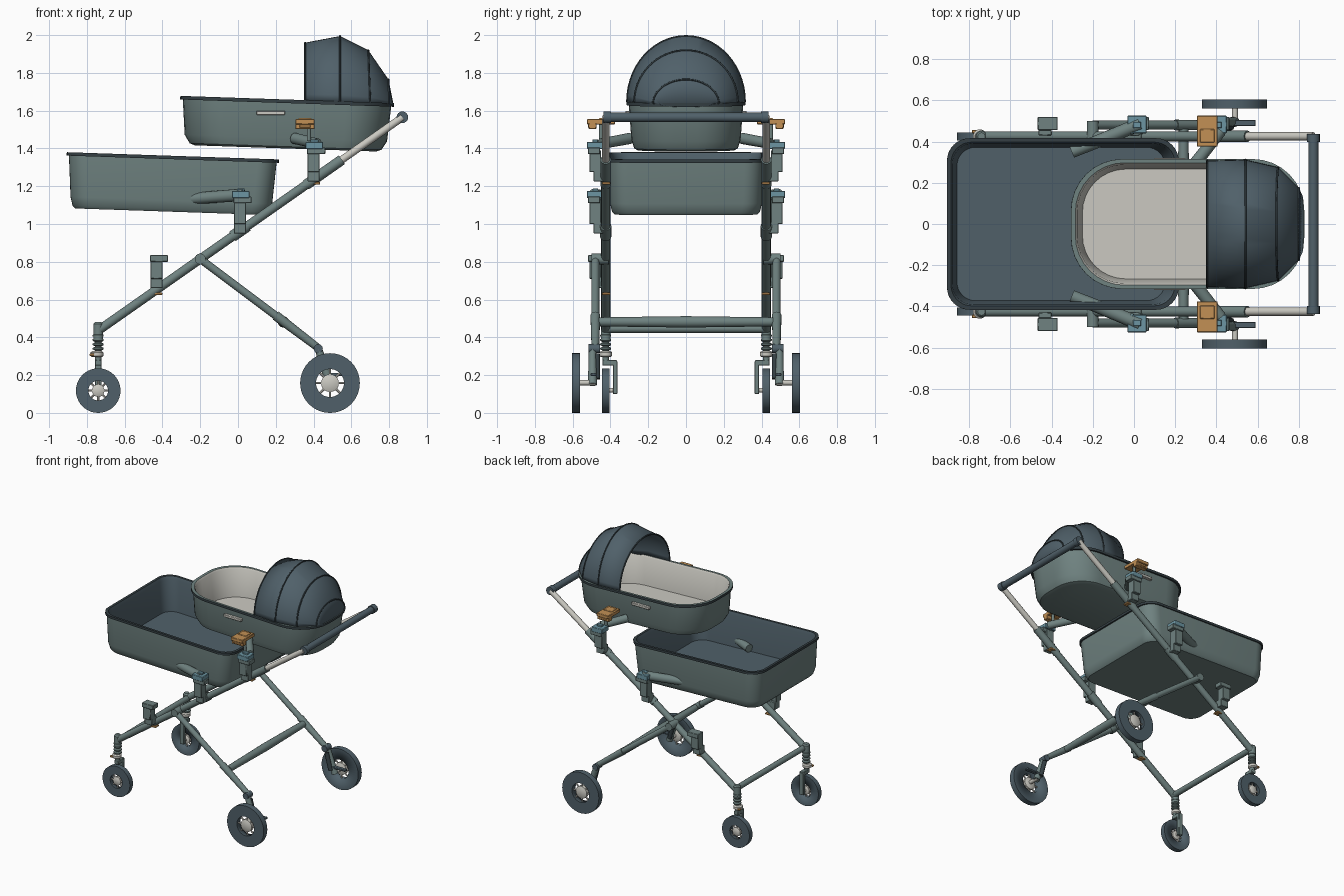
import bpy, bmesh
from math import pi, sin, cos
from mathutils import Matrix, Vector

cube = bpy.data.objects.get("Cube")
if cube:
    bpy.data.objects.remove(cube)


def material(name, r, g, b):
    m = bpy.data.materials.new(name)
    m.use_nodes = True
    m.diffuse_color = (r, g, b, 1)
    m.node_tree.nodes["Principled BSDF"].inputs["Base Color"].default_value = (r, g, b, 1)
    return m


GREEN = material("grey_green", .16, .225, .218)
DARK = material("slate_blue", .08, .118, .143)
TRIM = material("dark_trim", .035, .05, .057)
CREAM = material("cream", .6, .59, .54)
ORANGE = material("orange", .54, .28, .09)
BLUE = material("pale_blue", .15, .3, .36)


def finish(name, bm, mats, mirror=False, bevel=0):
    """Turn a bmesh into a smooth-by-angle object, optionally mirrored across y."""
    bmesh.ops.recalc_face_normals(bm, faces=bm.faces)
    me = bpy.data.meshes.new(name)
    bm.to_mesh(me)
    bm.free()
    for m in mats:
        me.materials.append(m)
    me.shade_smooth()
    me.set_sharp_from_angle(angle=0.6)
    ob = bpy.data.objects.new(name, me)
    bpy.context.collection.objects.link(ob)
    if bevel:
        mod = ob.modifiers.new("bevel", "BEVEL")
        mod.width = bevel
    if mirror:
        mod = ob.modifiers.new("mirror", "MIRROR")
        mod.use_axis = (False, True, False)
    return ob


def tube(name, a, b, mat, r, r2=None, mirror=True, sides=16):
    a, b = Vector(a), Vector(b)
    d = b - a
    mtx = Matrix.Translation((a + b) / 2) @ d.to_track_quat("Z", "Y").to_matrix().to_4x4()
    bm = bmesh.new()
    bmesh.ops.create_cone(bm, cap_ends=True, segments=sides, radius1=r,
                          radius2=r if r2 is None else r2, depth=d.length, matrix=mtx)
    return finish(name, bm, [mat], mirror)


def box(name, x, y, z, mat, bevel=.003):
    lo, hi = Vector((x[0], y[0], z[0])), Vector((x[1], y[1], z[1]))
    bm = bmesh.new()
    bmesh.ops.create_cube(bm, size=1, matrix=Matrix.Translation((lo + hi) / 2)
                          @ Matrix.Diagonal((*(hi - lo), 1)))
    return finish(name, bm, [mat], True, bevel)


def loft(name, rings, mats, band_mat=None, closed=True, caps=False, mirror=False, mtx=None):
    """Skin a row of equal-length rings; band_mat gives the material of each band."""
    bm = bmesh.new()
    rows = [[bm.verts.new(p) for p in ring] for ring in rings]
    n = len(rows[0])
    for i in range(len(rows) - 1):
        for j in range(n if closed else n - 1):
            k = (j + 1) % n
            f = bm.faces.new((rows[i][j], rows[i][k], rows[i + 1][k], rows[i + 1][j]))
            f.material_index = band_mat[i] if band_mat else 0
    if caps:
        bm.faces.new(rows[0])
        bm.faces.new(rows[-1]).material_index = band_mat[-1] if band_mat else 0
    if mtx:
        bm.transform(mtx)
    return finish(name, bm, mats, mirror)


def lathe(name, profile, centre, mat, axis="Z", loop=False, sides=40):
    """Revolve (radius, height) points about a local axis, mirrored across y."""
    mtx = Matrix.Translation(centre)
    if axis == "Y":
        mtx = mtx @ Matrix.Rotation(-pi / 2, 4, "X")
    rings = [[(r * cos(2 * pi * j / sides), r * sin(2 * pi * j / sides), h)
              for j in range(sides)] for r, h in profile]
    if loop:
        rings.append(rings[0])
    ob = loft(name, rings, [mat], caps=not loop, mirror=True, mtx=mtx)
    if loop:
        weld = ob.modifiers.new("weld", "WELD")
        weld.merge_threshold = .0001
    return ob


def rounded(hx, hy, r, z, steps=8):
    """Rounded rectangle ring."""
    pts = []
    for q, (sx, sy) in enumerate(((1, 1), (-1, 1), (-1, -1), (1, -1))):
        for i in range(steps + 1):
            a = (q + i / steps) * pi / 2
            pts.append((sx * (hx - r) + r * cos(a), sy * (hy - r) + r * sin(a), z))
    return pts


def tub(name, centre, sections, mats, bands):
    mtx = Matrix.Translation(centre) @ Matrix.Rotation(.034, 4, "Y")
    loft(name, [rounded(*s) for s in sections], mats, bands, caps=True, mtx=mtx)


# Lower basket and upper cot: outer wall, rim, inner wall, floor
tub("basket", (-.345, 0, 1.355),
    [(.508, .378, .09, -.29), (.522, .392, .1, -.275), (.534, .402, .1, -.23),
     (.55, .408, .1, -.012), (.562, .416, .11, -.012), (.562, .416, .11, .006),
     (.543, .397, .1, .006), (.535, .39, .1, -.02), (.505, .372, .09, -.255)],
    [GREEN, TRIM, DARK], [0, 0, 0, 1, 1, 1, 2, 2])
tub("cot", (.26, 0, 1.655),
    [(.48, .257, .21, -.255), (.508, .274, .22, -.245), (.536, .289, .23, -.2),
     (.552, .303, .24, -.015), (.566, .315, .25, -.015), (.566, .315, .25, .004),
     (.545, .297, .24, .004), (.535, .288, .23, -.008), (.503, .266, .21, -.215)],
    [GREEN, TRIM, CREAM], [0, 0, 0, 1, 1, 0, 2, 2])
box("cot_side_handle", (.097, .25), (-.32, -.295), (1.578, 1.599), CREAM)


# Folding hood: fabric between arched ribs
def arch(base_x, half_y, top_x, top_z, n=28):
    pts = []
    for i in range(n + 1):
        a = pi * i / n
        t = sin(a)
        z0 = 1.655 - (base_x - .26) * .034
        pts.append((base_x + (top_x - base_x) * t, half_y * cos(a), z0 + (top_z - z0) * t))
    return pts


ribs = [(.355, .307, .355, 1.96), (.54, .312, .54, 1.995), (.7, .275, .69, 1.92),
        (.8, .175, .797, 1.765)]
arches = [arch(*r) for r in ribs]
hood = loft("hood", arches + [arch(.815, .14, .826, 1.62)], [DARK], closed=False)
shell = hood.modifiers.new("shell", "SOLIDIFY")
shell.thickness = .008
for i, pts in enumerate(arches):
    cu = bpy.data.curves.new("hood_rib", "CURVE")
    cu.dimensions = "3D"
    cu.bevel_depth = .005
    cu.bevel_resolution = 2
    sp = cu.splines.new("POLY")
    sp.points.add(len(pts) - 1)
    for p, co in zip(sp.points, pts):
        p.co = (*co, 1)
    cu.materials.append(TRIM)
    bpy.context.collection.objects.link(bpy.data.objects.new(f"hood_rib_{i + 1}", cu))


# Sloping main frame and handle
Y = .425


def on_frame(x):
    return (x, Y, .45 + (x + .72) * .701)


tube("main_rail", on_frame(-.73), on_frame(.4), GREEN, .024)
tube("handle_sleeve", on_frame(.36), on_frame(.55), GREEN, .028)
tube("handle_tube", on_frame(.53), on_frame(.87), CREAM, .02)
tube("handle_bar", (.87, -.43, 1.565), (.87, .43, 1.565), DARK, .025, mirror=False)
tube("handle_end", (.87, .397, 1.565), (.87, .437, 1.565), DARK, .031)
tube("front_crossbar", (-.725, -Y, .445), (-.725, Y, .445), GREEN, .021, mirror=False)
for x in (-.425, .41):
    z = on_frame(x)[2]
    box("rail_button", (x - .02, x + .025), (Y - .025, Y + .02), (z - .033, z - .02), ORANGE)
tube("rail_joint", on_frame(-.03), on_frame(.05), GREEN, .03)

# Rear legs
tube("rear_leg_upper", (-.2, .48, .815), (.24, .48, .485), GREEN, .021)
tube("rear_leg_lower", (.2, .48, .515), (.43, .48, .34), GREEN, .026, .02)
tube("leg_hinge", (-.2, .41, .815), (-.2, .5, .815), GREEN, .029)
tube("rear_crossbar", (.24, 0, .482), (.24, .46, .482), GREEN, .03, .024)
tube("rear_ankle", (.425, .455, .34), (.425, .515, .34), DARK, .024)
tube("rear_wheel_arm", (.425, .495, .34), (.49, .495, .15), GREEN, .02, .024)
tube("rear_spring", (.435, .47, .31), (.47, .47, .18), TRIM, .016)
tube("rear_axle", (.49, .48, .16), (.49, .58, .16), CREAM, .014)
box("brake_pedal", (.45, .59), (.475, .505), (.195, .21), DARK)

# Front suspension and fork
lathe("front_elbow", [(.018, -.06), (.026, -.05), (.026, .03), (.018, .04)],
      (-.74, Y, .44), GREEN, sides=16)
coil = []
for i in range(4):
    z = .33 + i * .023
    coil += [(.018, z), (.029, z + .006), (.029, z + .014), (.018, z + .02)]
lathe("front_spring", coil, (-.74, Y, 0), GREEN, sides=20)
lathe("spring_collar", [(.026, .295), (.034, .302), (.034, .32), (.024, .328)],
      (-.747, Y, 0), CREAM, sides=20)
box("swivel_lock", (-.785, -.76), (Y + .015, Y + .032), (.3, .314), ORANGE)
tube("swivel_pin", (-.74, Y, .26), (-.74, Y, .34), GREEN, .018)
box("fork_bridge", (-.757, -.723), (.365, Y + .018), (.25, .28), GREEN)
box("fork_arm", (-.758, -.722), (.363, .387), (.1, .275), GREEN)
tube("front_axle", (-.74, .365, .12), (-.74, .43, .12), CREAM, .012)


# Wheels: square-edged tyre, spokes and hub
def wheel(name, x, y, radius, hole, half):
    c = (x, y, radius)
    lathe(name + "_tyre", [(hole, -half), (radius, -half), (radius, half), (hole, half)],
          c, DARK, "Y", loop=True)
    hub = hole * .64
    lathe(name + "_hub", [(hub * .55, -half), (hub, -half * .6), (hub, half * .6),
                          (hub * .55, half)], c, CREAM, "Y", sides=20)
    for i in range(8):
        d = Vector((cos(i * pi / 4), 0, sin(i * pi / 4)))
        tube(name + "_spoke", Vector(c) + d * hub * .8, Vector(c) + d * (hole + .006),
             CREAM, .006, sides=8)


wheel("front_wheel", -.74, .425, .118, .052, .019)
wheel("rear_wheel", .487, .582, .158, .074, .022)

# Mounting brackets on the rails
for x, z0, z1 in ((-.432, .66, .82), (.01, .95, 1.13), (.4, 1.225, 1.39)):
    box("bracket_post", (x - .032, x + .032), (.45, .512), (z0 + .05, z1), GREEN)
    box("bracket_foot", (x - .032, x + .032), (.43, .49), (z0, z0 + .06), GREEN)
    box("bracket_head", (x - .035, x + .062), (.455, .52), (z1 - .02, z1 + .015), GREEN)
for x, z in ((.01, 1.13), (.4, 1.39)):
    box("bracket_cap", (x - .042, x + .05), (.44, .525), (z + .008, z + .045), BLUE)
    box("cap_button", (x - .015, x + .025), (.465, .495), (z + .04, z + .058), BLUE)

# Arms from the brackets to the tubs
tube("basket_arm", (.03, .485, 1.155), (-.3, .35, 1.13), GREEN, .033, .03)
tube("cot_arm", (.42, .45, 1.425), (.3, .298, 1.453), GREEN, .028, .03)

# Orange release catches beside the cot
box("catch_plate", (.305, .405), (.375, .525), (1.528, 1.555), ORANGE)
box("catch_inset", (.32, .39), (.395, .46), (1.553, 1.56), ORANGE)
box("catch_lip", (.305, .405), (.475, .515), (1.502, 1.54), ORANGE)
box("catch_panel", (.325, .385), (.512, .52), (1.51, 1.526), ORANGE)
tube("catch_stem", (.375, .45, 1.44), (.375, .45, 1.53), GREEN, .011)
